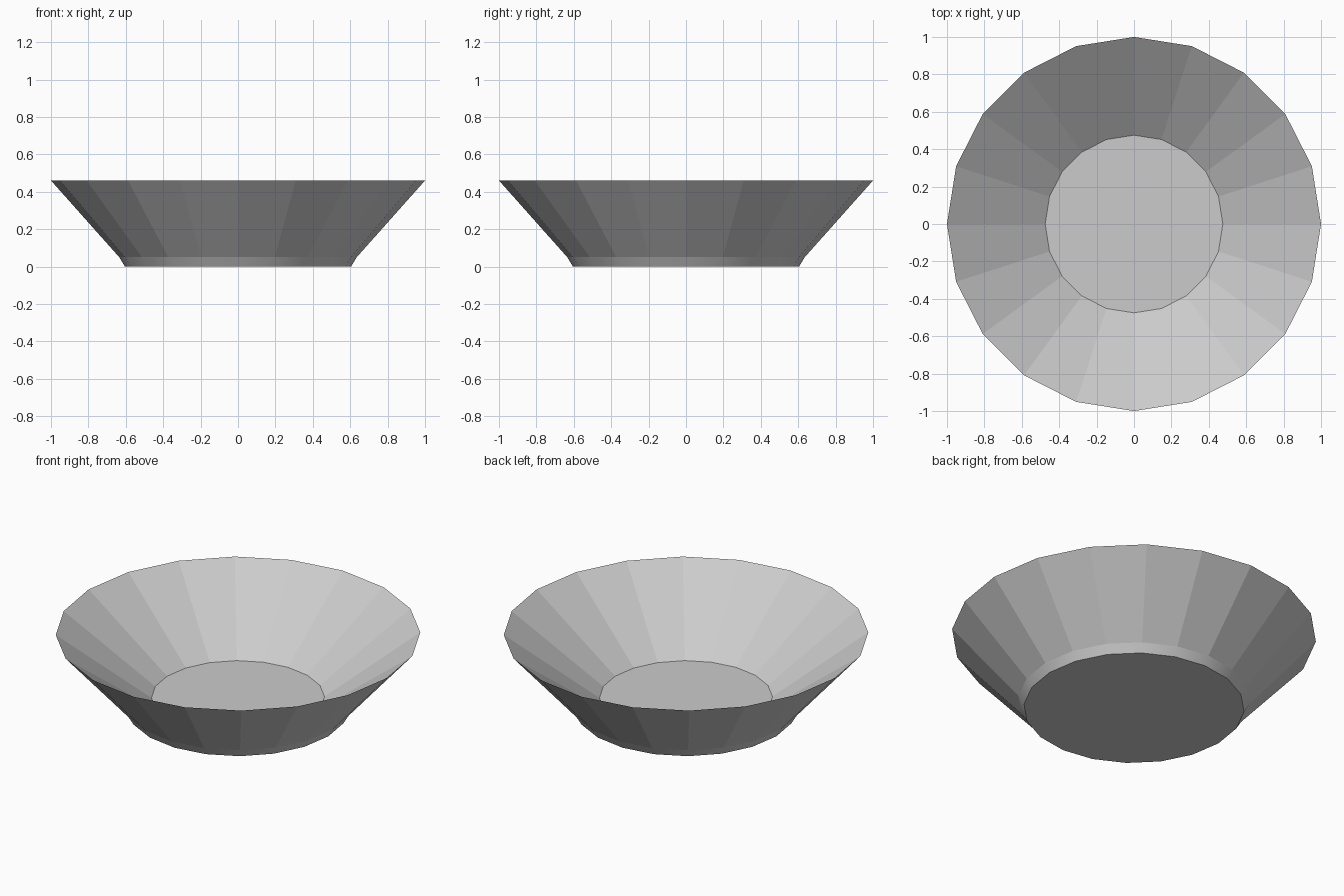
import bpy, bmesh
from math import cos, sin, tau

if "Cube" in bpy.data.objects:
    bpy.data.objects.remove(bpy.data.objects["Cube"])

SIDES = 20
# Bowl profile as (radius, height): base, foot top, sharp rim, inner floor
PROFILE = [(0.605, 0.0), (0.635, 0.05), (1.0, 0.46), (0.475, 0.075)]

bm = bmesh.new()
rings = [[bm.verts.new((r * cos(tau * i / SIDES), r * sin(tau * i / SIDES), z))
          for i in range(SIDES)] for r, z in PROFILE]

# Underside and inner floor
bm.faces.new(rings[0][::-1])
bm.faces.new(rings[-1])

# Walls: the narrow foot band is smooth, the rest is faceted
for k in range(len(rings) - 1):
    lower, upper = rings[k], rings[k + 1]
    for i in range(SIDES):
        j = (i + 1) % SIDES
        face = bm.faces.new((lower[i], lower[j], upper[j], upper[i]))
        face.smooth = (k == 0)

bmesh.ops.recalc_face_normals(bm, faces=bm.faces)
mesh = bpy.data.meshes.new("bowl")
bm.to_mesh(mesh)
bm.free()
bowl = bpy.data.objects.new("bowl", mesh)
bpy.context.collection.objects.link(bowl)
